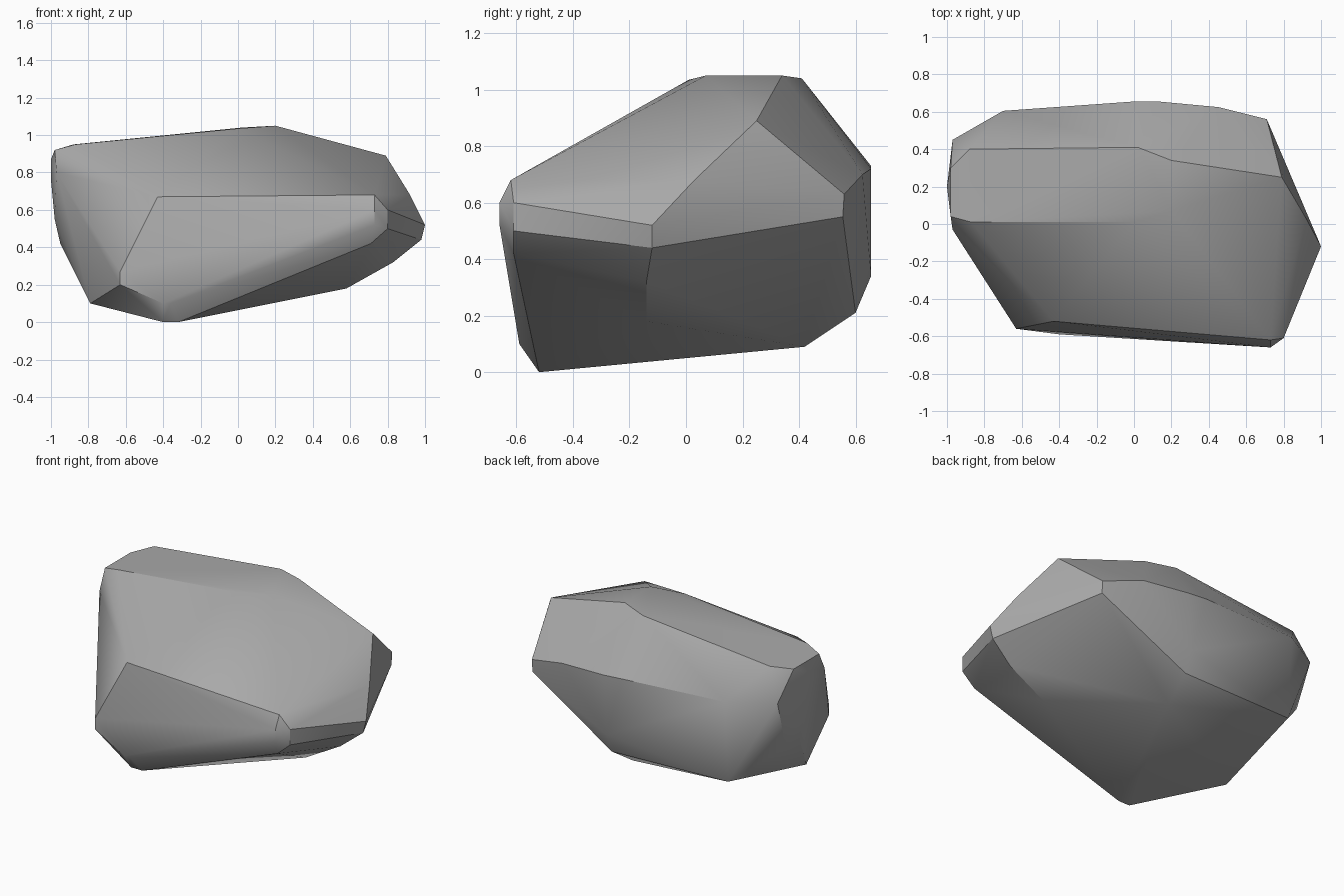
import bpy
import bmesh
from math import radians

# Remove the default object only
default_object = bpy.data.objects.get("Cube")
if default_object:
    bpy.data.objects.remove(default_object, do_unlink=True)


def make_material(name, color):
    material = bpy.data.materials.new(name)
    material.use_nodes = True
    material.diffuse_color = color
    shader = next(n for n in material.node_tree.nodes if n.type == "BSDF_PRINCIPLED")
    shader.inputs["Base Color"].default_value = color
    return material


def hull_object(name, corner_groups, material):
    """Wrap a convex stone surface around its key corners."""
    bm = bmesh.new()
    for group in corner_groups:
        for corner in group:
            bm.verts.new(corner)
    bmesh.ops.convex_hull(bm, input=bm.verts[:])
    # Drop corners that ended up inside the stone
    loose = [v for v in bm.verts if not v.link_faces]
    bmesh.ops.delete(bm, geom=loose, context="VERTS")
    # Merge nearly flat triangles into broad chipped facets
    bmesh.ops.dissolve_limit(bm, angle_limit=radians(2),
                             verts=bm.verts[:], edges=bm.edges[:])
    bmesh.ops.recalc_face_normals(bm, faces=bm.faces[:])
    mesh = bpy.data.meshes.new(name)
    bm.to_mesh(mesh)
    bm.free()
    mesh.materials.append(material)
    obj = bpy.data.objects.new(name, mesh)
    bpy.context.collection.objects.link(obj)
    return obj


# Sloping plateau on top
plateau = [(-.87, .01, .95), (0, .01, 1.035), (.2, .07, 1.05),
           (.2, .34, 1.05), (.02, .41, 1.04), (-.88, .4, .95)]

# Blunt front nose and the front chip at the other end
front_nose = [(.73, -.66, .6), (.73, -.66, .52), (.73, -.62, .68),
              (.8, -.61, .6), (.8, -.61, .5), (.71, -.61, .42)]
front_chip = [(-.43, -.52, .67), (-.63, -.56, .27), (-.63, -.56, .2),
              (-.4, -.59, .1), (-.36, -.59, .1)]

# Pointed side with its shoulder
pointed_side = [(1, -.12, .52), (.98, -.12, .44), (.83, -.14, .32),
                (.58, -.14, .18), (.92, .03, .68),
                (.79, .25, .89), (.8, .25, .86)]

# Rounded blunt side
blunt_side = [(-.97, -.03, .8), (-.98, .04, .92), (-1, .2, .76),
              (-1, .2, .87), (-.98, .3, .92), (-.97, .45, .75),
              (-.95, .35, .47), (-.95, .2, .42), (-.98, .2, .55)]

# Curved back ridge and the facets below it
back_ridge = [(-.7, .605, .75), (0, .655, .73), (.13, .655, .72),
              (.45, .625, .7), (.71, .56, .63), (.71, .555, .55)]
back_base = [(.11, .655, .34), (.11, .6, .21), (-.7, .57, .22)]

# Tilted underside
underside = [(-.4, -.52, 0), (-.32, -.52, 0), (.085, .42, .09), (-.79, -.1, .1)]

stone = make_material("stone grey", (.4, .4, .4, 1))
rock = hull_object("rock", [plateau, front_nose, front_chip, pointed_side,
                            blunt_side, back_ridge, back_base, underside], stone)

# Soft shading over worn edges, crisp over chipped ones
bpy.ops.object.select_all(action="DESELECT")
rock.select_set(True)
bpy.context.view_layer.objects.active = rock
bpy.ops.object.shade_smooth_by_angle(angle=radians(30))
